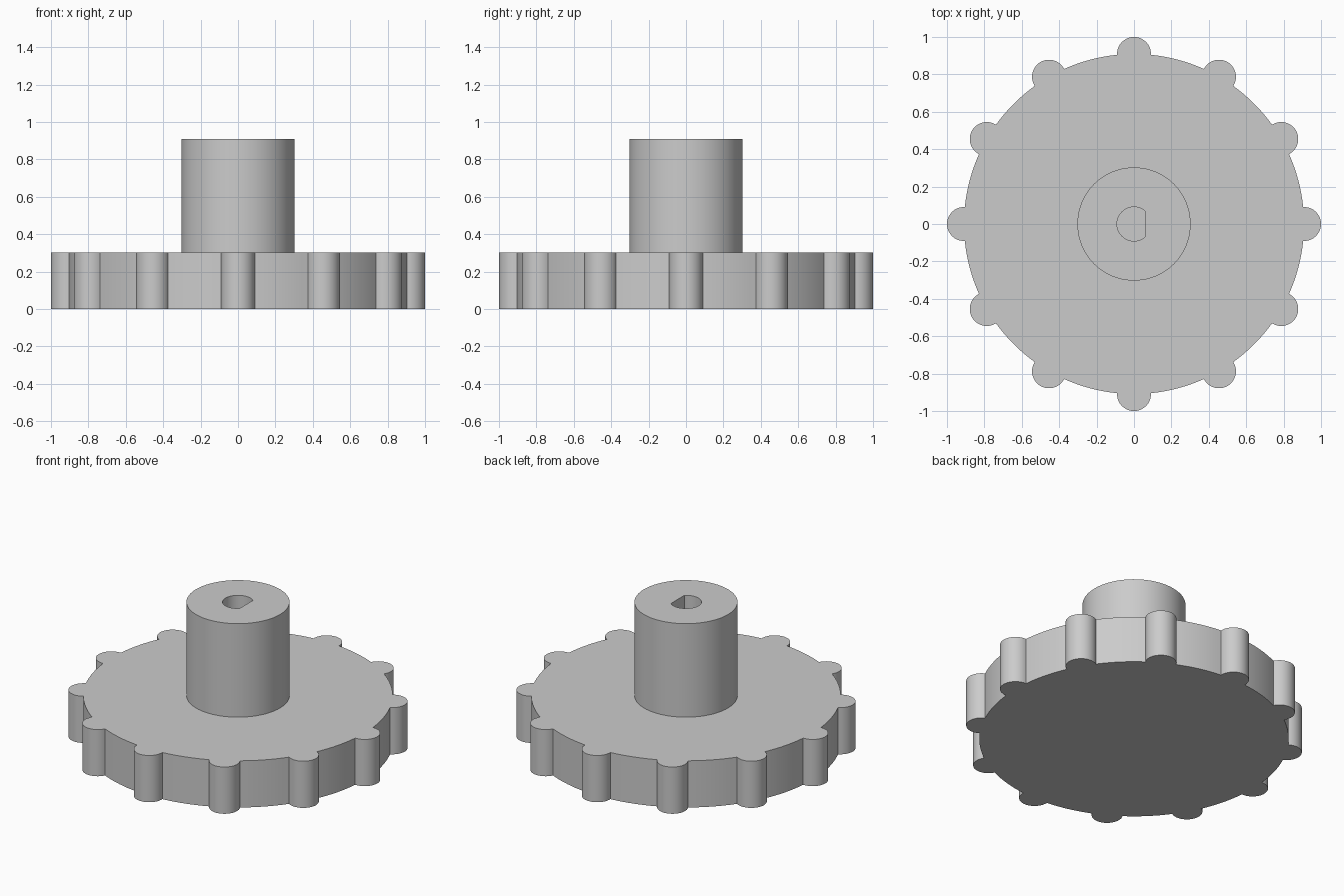
import bpy, bmesh
from math import pi, cos, sin, asin, acos, radians

cube = bpy.data.objects.get("Cube")
if cube:
    bpy.data.objects.remove(cube)

UNIT = 1 / 11
WHEEL_R, GRIP_R, WHEEL_H = 10 * UNIT, UNIT, 3.33 * UNIT
HUB_R, HUB_TOP = 3.33 * UNIT, 10 * UNIT
BORE_R, FLAT_X = UNIT, 0.06
GRIPS = 12

grey = bpy.data.materials.new("plain grey")
grey.use_nodes = True
colour = (0.6, 0.6, 0.6, 1)
grey.diffuse_color = colour
grey.node_tree.nodes["Principled BSDF"].inputs["Base Color"].default_value = colour


def finish(name, bm):
    """Turn a bmesh into a smooth-sided object with crisp edges."""
    bmesh.ops.recalc_face_normals(bm, faces=bm.faces)
    mesh = bpy.data.meshes.new(name)
    bm.to_mesh(mesh)
    bm.free()
    mesh.materials.append(grey)
    obj = bpy.data.objects.new(name, mesh)
    bpy.context.collection.objects.link(obj)
    bpy.ops.object.select_all(action="DESELECT")
    obj.select_set(True)
    bpy.context.view_layer.objects.active = obj
    bpy.ops.object.shade_smooth_by_angle(angle=radians(30))
    return obj


def ring(bm, points, z):
    return [bm.verts.new((x, y, z)) for x, y in points]


def bridge(bm, a, b):
    for i in range(len(a)):
        j = (i + 1) % len(a)
        bm.faces.new((a[i], a[j], b[j], b[i]))


# Wheel outline: a round grip bump, then the rim arc up to the next bump
half = 2 * asin(GRIP_R / (2 * WHEEL_R))
sweep = pi / 2 + half / 2
step = 2 * pi / GRIPS
outline = []
for k in range(GRIPS):
    a = k * step
    for i in range(21):
        t = a - sweep + 2 * sweep * i / 20
        outline.append((WHEEL_R * cos(a) + GRIP_R * cos(t),
                        WHEEL_R * sin(a) + GRIP_R * sin(t)))
    for i in range(1, 8):
        t = a + half + (step - 2 * half) * i / 8
        outline.append((WHEEL_R * cos(t), WHEEL_R * sin(t)))

bm = bmesh.new()
low, high = ring(bm, outline, 0), ring(bm, outline, WHEEL_H)
bridge(bm, low, high)
bm.faces.new(low)
bm.faces.new(high)
finish("grip_wheel", bm)

# Hub with a D-shaped shaft bore; corner angles keep the flat crisp
corner = acos(FLAT_X / BORE_R)
angles = sorted([2 * pi * i / 96 for i in range(96)] + [corner, 2 * pi - corner])


def bore_radius(t):
    return min(BORE_R, FLAT_X / cos(t)) if cos(t) > 0.01 else BORE_R


outer = [(HUB_R * cos(t), HUB_R * sin(t)) for t in angles]
bore = [(bore_radius(t) * cos(t), bore_radius(t) * sin(t)) for t in angles]
bm = bmesh.new()
loops = [ring(bm, outer, WHEEL_H), ring(bm, outer, HUB_TOP),
         ring(bm, bore, HUB_TOP), ring(bm, bore, WHEEL_H)]
for i in range(4):
    bridge(bm, loops[i], loops[(i + 1) % 4])
finish("shaft_hub", bm)
